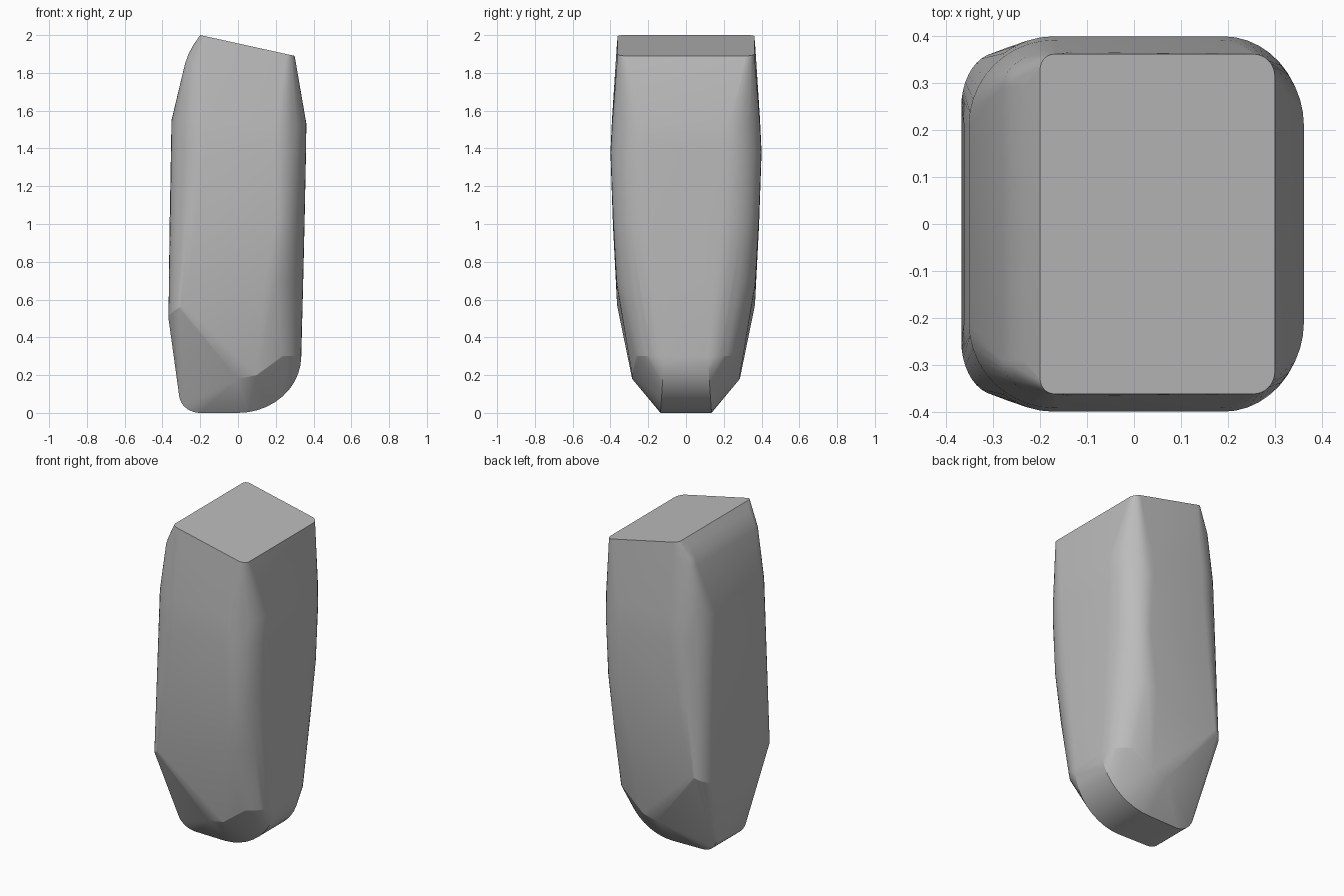
import bpy, bmesh, math

if "Cube" in bpy.data.objects:
    bpy.data.objects.remove(bpy.data.objects["Cube"])

SEG = 10
points = []


def add(x, y, z):
    """Add a point and its mirror across the y = 0 plane."""
    points.extend([(x, y, z), (x, -y, z)])


def arc(a, b):
    """Quarter ellipse in plan from a side point a=(x,y) to a front point b."""
    for i in range(SEG + 1):
        t = math.pi / 2 * i / SEG
        yield (b[0] + (a[0] - b[0]) * math.cos(t),
               a[1] + (b[1] - a[1]) * math.sin(t))


def corner(a, b, za, zb=None):
    """Rounded vertical corner, height running from za to zb."""
    zb = za if zb is None else zb
    for i, (x, y) in enumerate(arc(a, b)):
        add(x, y, za + (zb - za) * i / SEG)


# Sloped flat cap: corners lie on one tilted plane
def cap_z(x):
    return 2.0 - 0.22 * (x + 0.2)


for x, y in list(arc((0.30, 0.315), (0.255, 0.362))) + list(arc((-0.20, 0.33), (-0.17, 0.362))):
    add(x, y, cap_z(x))

# Rounded shoulder on the left, under the cap
for x, z in ((-0.235, 1.95), (-0.262, 1.90), (-0.28, 1.85)):
    corner((x, 0.29), (x + 0.10, 0.366), z)

# Widest part of the body
corner((-0.352, 0.21), (-0.17, 0.392), 1.55)
corner((0.362, 0.21), (0.19, 0.392), 1.53)
corner((-0.354, 0.21), (-0.17, 0.400), 1.38)
corner((0.360, 0.21), (0.19, 0.400), 1.38)

# Tapering right corner
corner((0.353, 0.18), (0.20, 0.387), 1.03)
corner((0.345, 0.14), (0.14, 0.369), 0.69)

# Tapering left corner, ending in a faceted kink
corner((-0.362, 0.21), (-0.22, 0.387), 1.0)
corner((-0.368, 0.25), (-0.29, 0.365), 0.50, 0.57)

# Lower front and back points of the facets
add(0.0, 0.285, 0.18)
add(0.10, 0.285, 0.20)
corner((0.335, 0.115), (0.15, 0.28), 0.30)

# Rounded keel on the right and small radius on the left
for i in range(SEG + 1):
    t = math.pi / 2 * i / SEG
    add(0.335 * math.cos(t), 0.115 + 0.02 * math.sin(t), 0.30 * (1 - math.sin(t)))
    add(-0.20 - 0.112 * math.cos(t), 0.15 - 0.02 * math.sin(t), 0.10 * (1 - math.sin(t)))

bm = bmesh.new()
for p in points:
    bm.verts.new(p)
bmesh.ops.remove_doubles(bm, verts=bm.verts, dist=0.0005)
res = bmesh.ops.convex_hull(bm, input=bm.verts)
loose = [v for v in bm.verts if not v.link_faces]
bmesh.ops.delete(bm, geom=loose, context='VERTS')
bmesh.ops.recalc_face_normals(bm, faces=bm.faces)
mesh = bpy.data.meshes.new("stone_block")
bm.to_mesh(mesh)
bm.free()

stone = bpy.data.objects.new("stone_block", mesh)
bpy.context.collection.objects.link(stone)
grey = bpy.data.materials.new("stone_grey")
grey.diffuse_color = (0.5, 0.5, 0.5, 1)
grey.use_nodes = True
grey.node_tree.nodes["Principled BSDF"].inputs["Base Color"].default_value = grey.diffuse_color
mesh.materials.append(grey)

bpy.context.view_layer.objects.active = stone
stone.select_set(True)
bpy.ops.object.shade_smooth_by_angle(angle=math.radians(12))
